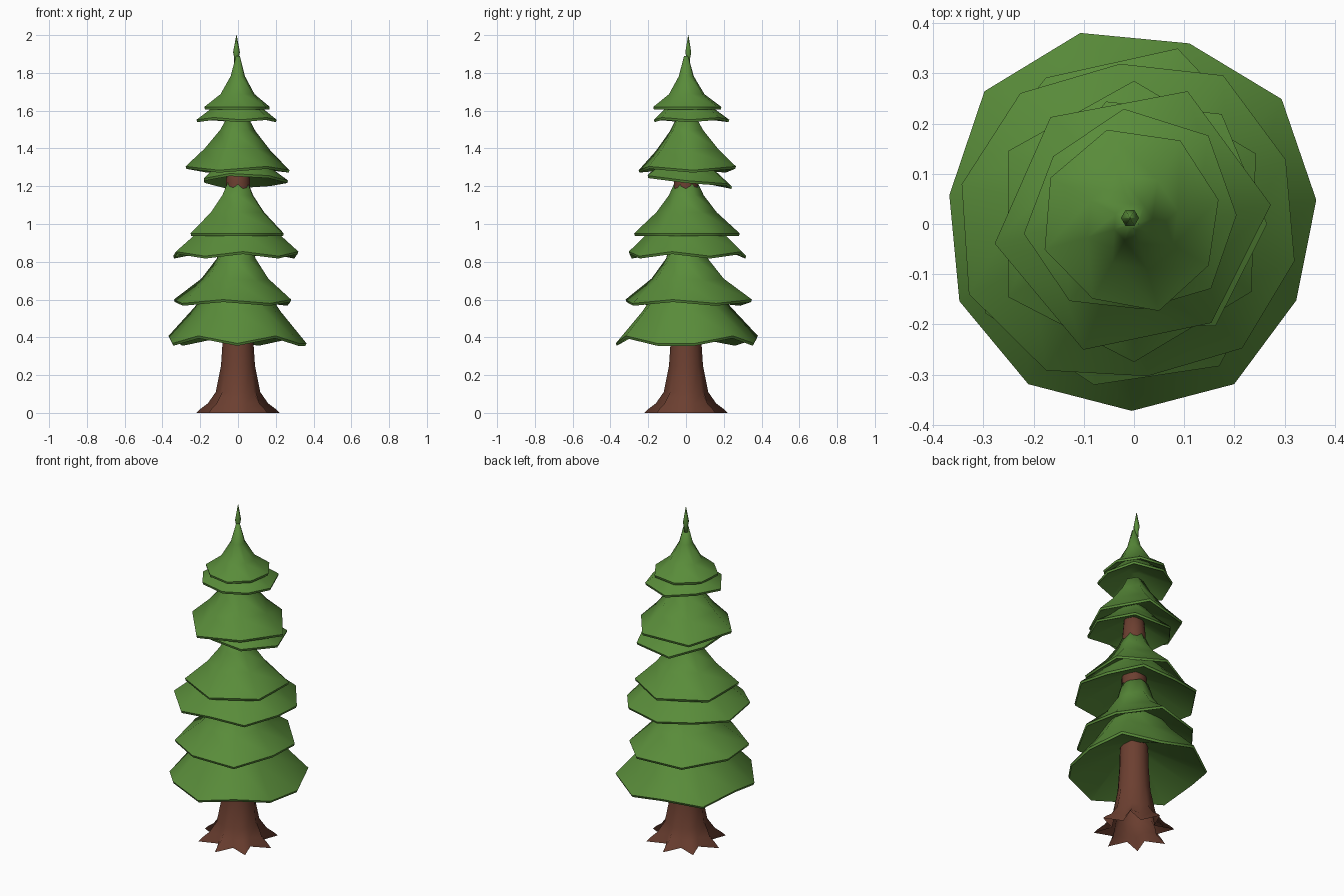
import bpy, bmesh, math

if "Cube" in bpy.data.objects:
    bpy.data.objects.remove(bpy.data.objects["Cube"])


def material(name, rgb):
    m = bpy.data.materials.new(name)
    m.diffuse_color = (*rgb, 1)
    m.use_nodes = True
    m.node_tree.nodes["Principled BSDF"].inputs["Base Color"].default_value = m.diffuse_color
    return m


GREEN = material("needle green", (0.10, 0.262, 0.042))
BROWN = material("bark brown", (0.15, 0.05, 0.03))


def loft(name, rings, mat, sharp=(), cap_start=True):
    """Skin a list of rings (equal point counts), smooth except on sharp rings."""
    bm = bmesh.new()
    loops = [[bm.verts.new(p) for p in ring] for ring in rings]
    n = len(loops[0])
    for a, b in zip(loops, loops[1:]):
        for i in range(n):
            j = (i + 1) % n
            bm.faces.new((a[i], a[j], b[j], b[i]))
    if cap_start:
        bm.faces.new(loops[0][::-1])
    bm.faces.new(loops[-1])
    bmesh.ops.recalc_face_normals(bm, faces=bm.faces)
    for f in bm.faces:
        f.smooth = True
    for k in sharp:
        for i in range(n):
            bm.edges.get((loops[k][i], loops[k][(i + 1) % n])).smooth = False
    mesh = bpy.data.meshes.new(name)
    bm.to_mesh(mesh)
    bm.free()
    mesh.materials.append(mat)
    ob = bpy.data.objects.new(name, mesh)
    bpy.context.collection.objects.link(ob)
    return ob


def tier(name, z, height, phase, radii, tilt=(0, 0), zig=0.0, profile=None):
    """Drooping skirt: outer skin, thin lip, shallow conical underside."""
    profile = profile or [(1, 0), (0.62, 0.36), (0.34, 0.7), (0.22, 1)]
    n = len(radii)

    def ring(f, rise):
        pts = []
        for i, r in enumerate(radii):
            a = math.radians(phase + 360 * i / n)
            x, y = r * f * math.cos(a), r * f * math.sin(a)
            wave = (zig if i % 2 else -zig) * f
            pts.append((x, y, z + rise + wave + tilt[0] * x + tilt[1] * y))
        return pts

    r = sum(radii) / n
    outer = [ring(f, h * height) for f, h in reversed(profile)]
    under = [ring(0.985, -0.013), ring(0.15, 0.38 * r)]
    loft(name, outer + under, GREEN, sharp=(3, 4))


# Branch tiers, bottom to top
tier("branch_tier_1", 0.388, 0.45, 7.5,
     [.366, .385, .376, .395, .398, .372, .38, .382, .372, .376, .357], zig=0.02)
tier("branch_tier_2", 0.59, 0.32, 31,
     [.31, .36, .34, .35, .345, .33, .33, .29], zig=0.01,
     profile=[(1, 0), (0.57, 0.36), (0.33, 0.7), (0.24, 1)])
tier("branch_tier_3", 0.842, 0.32, 23,
     [.328, .345, .32, .345, .352, .357, .34, .304, .328, .328], zig=0.012)
tier("branch_tier_4", 0.95, 0.28, 30,
     [.28, .285, .29, .29, .275, .27],
     profile=[(1, 0), (0.57, 0.4), (0.33, 0.72), (0.2, 1)])
tier("branch_tier_5", 1.236, 0.2, 0,
     [.265, .28, .25, .2, .2, .2, .26], tilt=(0, -0.13), zig=0.006)
tier("branch_tier_6", 1.295, 0.27, 8,
     [.275, .285, .27, .28, .27, .25], zig=0.01,
     profile=[(1, 0), (0.64, 0.36), (0.34, 0.74), (0.2, 1)])
tier("branch_tier_7", 1.558, 0.17, 5,
     [.205, .23, .23, .21, .22, .2, .17, .2], zig=0.006)
tier("branch_tier_8", 1.62, 0.27, 16,
     [.175, .19, .195, .19, .185, .17, .18, .17],
     profile=[(1, 0), (0.52, 0.25), (0.22, 0.6), (0.06, 1)])

# Pointed tip
tip = [(1.85, 0.012), (1.88, 0.012), (1.91, 0.018), (2.0, 0.001)]
loft("tree_tip",
     [[(-0.008 + r * math.cos(k * math.pi / 3), 0.012 + r * math.sin(k * math.pi / 3), z)
       for k in range(6)] for z, r in tip], GREEN)

# Trunk with eight flared roots, open below: height, root radius, valley radius
trunk = [(0, .22, .125), (.02, .2, .122), (.05, .16, .116), (.11, .118, .104),
         (.25, .09, .089), (.4, .08, .08), (.9, .068, .068), (1.22, .064, .064),
         (1.38, .05, .05)]
loft("trunk",
     [[((root, valley)[k % 2] * math.cos(k * math.pi / 8),
        (root, valley)[k % 2] * math.sin(k * math.pi / 8), z)
       for k in range(16)] for z, root, valley in trunk], BROWN, cap_start=False)
